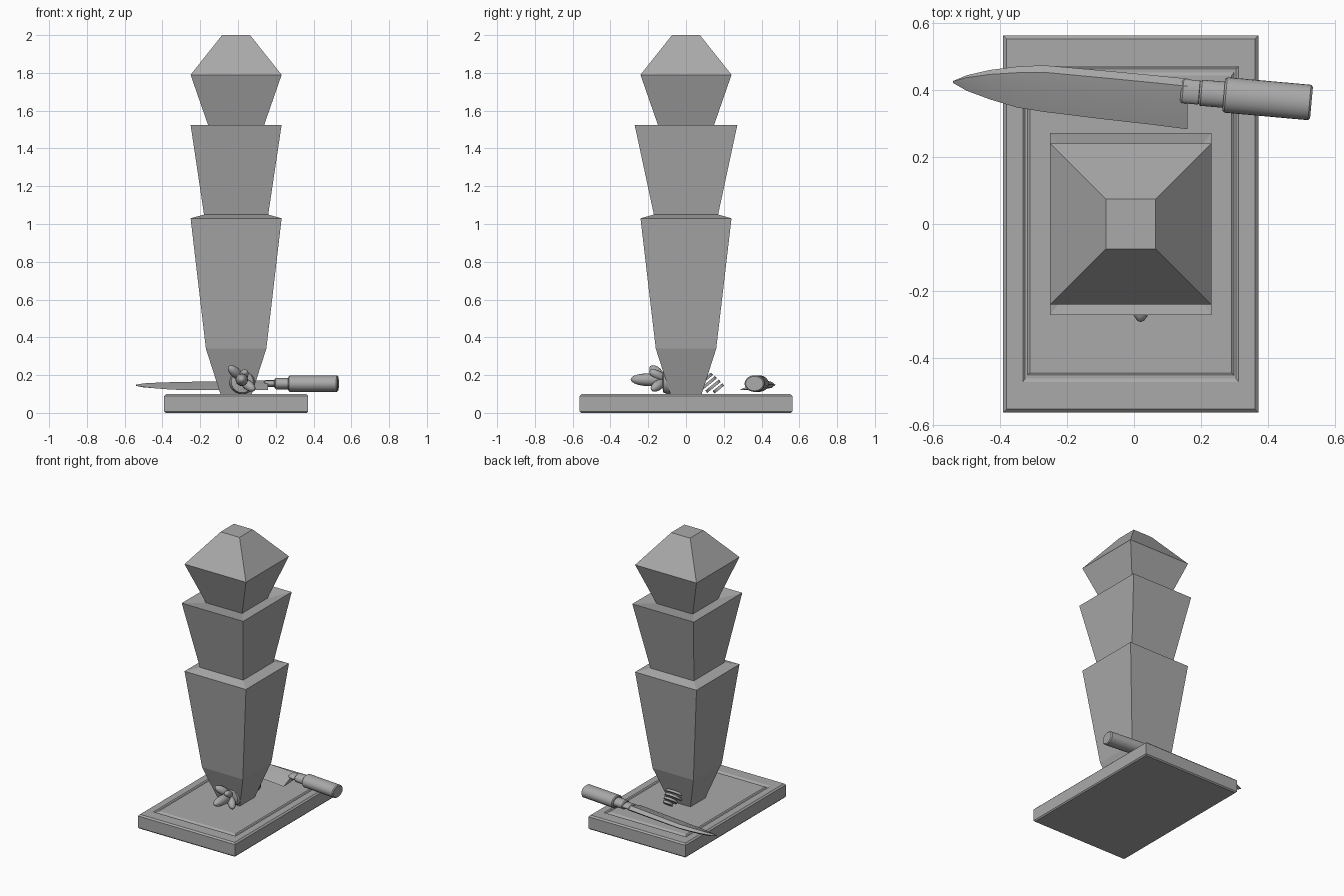
import bpy, bmesh, math
from mathutils import Vector, Matrix

if "Cube" in bpy.data.objects:
    bpy.data.objects.remove(bpy.data.objects["Cube"])

grey = bpy.data.materials.new("plain grey")
grey.diffuse_color = (0.4, 0.4, 0.4, 1)
grey.use_nodes = True
grey.node_tree.nodes["Principled BSDF"].inputs["Base Color"].default_value = grey.diffuse_color


def finish(name, bm, smooth=None):
    bmesh.ops.recalc_face_normals(bm, faces=bm.faces[:])
    me = bpy.data.meshes.new(name)
    bm.to_mesh(me)
    bm.free()
    me.materials.append(grey)
    ob = bpy.data.objects.new(name, me)
    bpy.context.collection.objects.link(ob)
    if smooth:
        bpy.ops.object.select_all(action='DESELECT')
        ob.select_set(True)
        bpy.context.view_layer.objects.active = ob
        bpy.ops.object.shade_smooth_by_angle(angle=math.radians(smooth))
    return ob


def loft(name, rings, smooth=None):
    """Skin a list of equal-sized point rings and cap both ends."""
    bm = bmesh.new()
    vs = [[bm.verts.new(p) for p in r] for r in rings]
    n = len(vs[0])
    for a, b in zip(vs, vs[1:]):
        for i in range(n):
            bm.faces.new((a[i], a[(i + 1) % n], b[(i + 1) % n], b[i]))
    bm.faces.new(vs[0])
    bm.faces.new(vs[-1])
    return finish(name, bm, smooth)


def rect(cx, hx, hy, z):
    return [(cx - hx, -hy, z), (cx + hx, -hy, z), (cx + hx, hy, z), (cx - hx, hy, z)]


def oval(c, u, v, n=24):
    c, u, v = Vector(c), Vector(u), Vector(v)
    return [c + u * math.cos(math.tau * i / n) + v * math.sin(math.tau * i / n) for i in range(n)]


# Board with softened rim and a shallow juice groove
board = [(0.374, 0.556, 0), (0.381, 0.563, 0.008), (0.381, 0.563, 0.09), (0.371, 0.553, 0.1),
         (0.322, 0.472, 0.1), (0.315, 0.462, 0.094), (0.308, 0.452, 0.094), (0.301, 0.443, 0.1)]
loft("cutting_board", [rect(-0.01, *s) for s in board])

# Tall stacked tower: half width x, half width y, height
tower = [(0.083, 0.083, 0.1), (0.16, 0.16, 0.34), (0.241, 0.241, 1.03), (0.17, 0.17, 1.05),
         (0.241, 0.272, 1.525), (0.142, 0.142, 1.505), (0.241, 0.241, 1.79), (0.074, 0.074, 2.0)]
loft("stacked_tower", [rect(-0.01, *s) for s in tower])

# Knife blade: x, spine y, cutting edge y, spine half thickness
blade = [(-0.54, 0.427, 0.421, 0.003), (-0.50, 0.444, 0.398, 0.010), (-0.43, 0.460, 0.372, 0.013),
         (-0.35, 0.470, 0.348, 0.015), (-0.27, 0.474, 0.335, 0.016), (-0.1, 0.459, 0.314, 0.018),
         (0.05, 0.445, 0.297, 0.019), (0.16, 0.434, 0.283, 0.020)]
rings = []
for x, s, e, t in blade:
    w = s - e
    zs = 0.146 + 0.006 * (x + 0.54) / 0.7
    ze = zs - 0.2 * w
    rings.append([(x, e, ze), (x, s - 0.45 * w, zs + 0.7 * t - 0.05 * w), (x, s - 0.15 * w, zs + t),
                  (x, s, zs), (x, s - 0.15 * w, zs - t), (x, s - 0.45 * w, zs - 0.7 * t - 0.09 * w)])
loft("knife_blade", rings, 50)

# Bolster and handle follow the knife's slight turn
axis = Vector((0.996, -0.09, 0))
side = Vector((0.09, 0.996, 0))
for name, x0, x1, hw, hz in (("knife_neck", 0.14, 0.20, 0.036, 0.018),
                             ("knife_bolster", 0.195, 0.275, 0.039, 0.030),
                             ("knife_handle", 0.268, 0.53, 0.053, 0.044)):
    p = [Vector((x, 0.392 - 0.09 * (x - 0.2), 0.155)) for x in (x0, x1)]
    ins = 0.006
    rings = [oval(p[0], side * (hw - ins), (0, 0, hz - ins)), oval(p[0] + axis * ins, side * hw, (0, 0, hz)),
             oval(p[1] - axis * ins, side * hw, (0, 0, hz)), oval(p[1], side * (hw - ins), (0, 0, hz - ins))]
    loft(name, rings, 40)

# Cut vegetable lying front to back: y, radius
body = [(-0.125, 0.03), (-0.12, 0.058), (-0.10, 0.07), (-0.07, 0.07), (-0.025, 0.058), (-0.02, 0.055)]
loft("vegetable_body", [oval((0.022, y, 0.1 + max(r, 0.065)), (r, 0, 0), (0, 0, r)) for y, r in body], 40)

# Leaning slices behind the body, getting smaller: y, height, radius
for i, (y, z, r) in enumerate(((0.085, 0.164, 0.068), (0.113, 0.152, 0.058),
                               (0.143, 0.141, 0.046), (0.172, 0.13, 0.033))):
    tilt = Vector((0, 0.78, 0.63))
    nrm = Vector((0, -0.63, 0.78)) * 0.008
    c = Vector((0.02, y, z))
    loft(f"slice_{i + 1}", [oval(c - nrm, (r, 0, 0), tilt * r), oval(c + nrm, (r, 0, 0), tilt * r)], 40)

# Rounded leaf stubs: centre, direction, half length, half thickness
leaves = (((0.02, -0.205, 0.175), (0, -1, 0.03), 0.088, 0.033),
          ((-0.015, -0.155, 0.215), (-0.55, -0.55, 0.5), 0.055, 0.027),
          ((0.055, -0.15, 0.145), (0.6, -0.6, -0.45), 0.05, 0.026),
          ((0.03, -0.15, 0.2), (0.2, -0.8, 0.4), 0.05, 0.024))
for i, (c, d, l, r) in enumerate(leaves):
    bm = bmesh.new()
    rot = Vector(d).to_track_quat('Z', 'Y').to_matrix().to_4x4()
    bmesh.ops.create_uvsphere(bm, u_segments=16, v_segments=10, radius=1,
                              matrix=Matrix.Translation(c) @ rot @ Matrix.Diagonal((r, r, l, 1)))
    finish(f"leaf_stub_{i + 1}", bm, 60)
